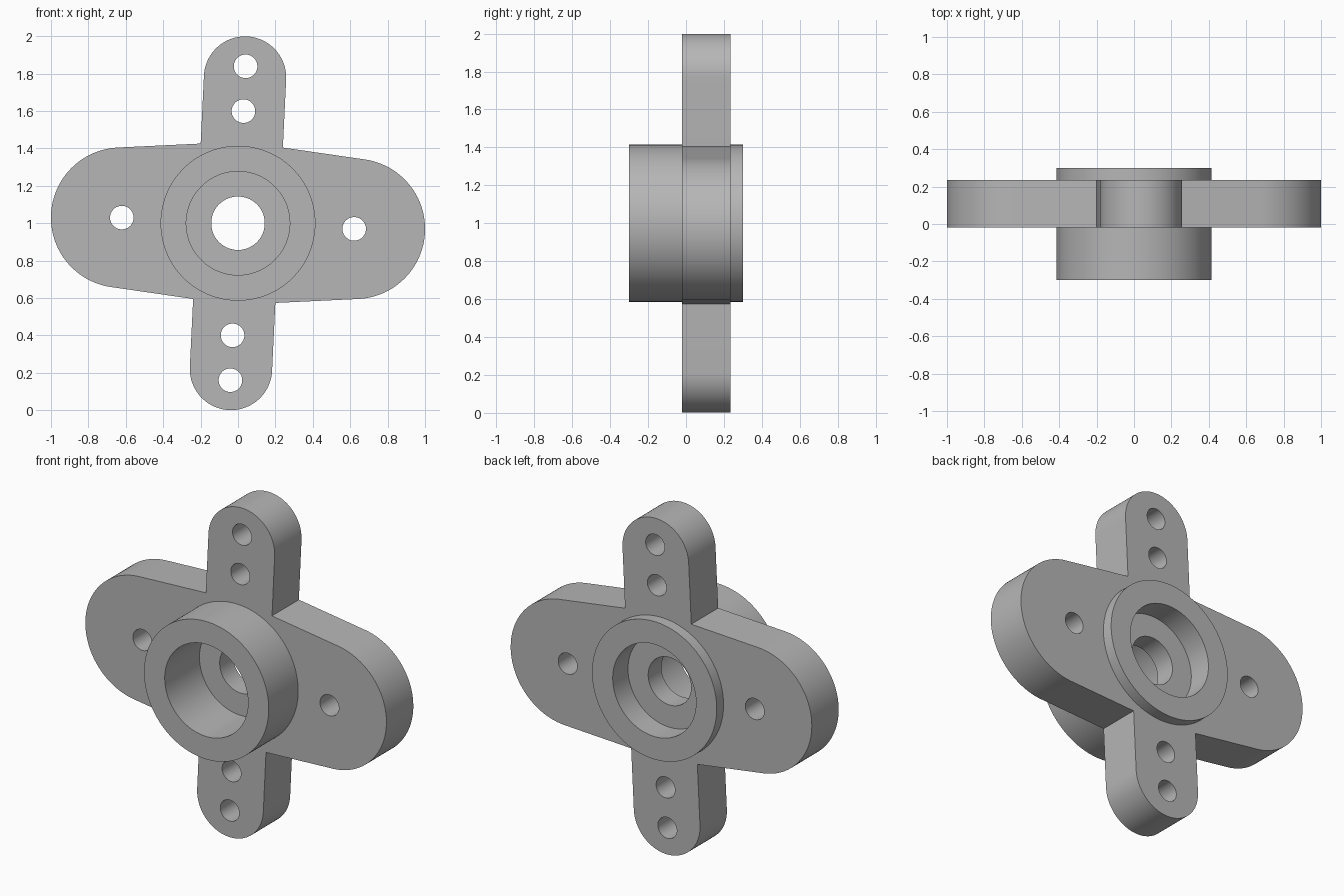
import bpy, bmesh
from math import sin, cos, tan, pi, radians
from mathutils import Matrix

default = bpy.data.objects.get("Cube")
if default:
    bpy.data.objects.remove(default)

TILT = radians(2.77)       # the whole flange is turned slightly about its bore
TAPER = radians(5.5)       # slope of the wide wings
WING_X, WING_R = 0.626, 0.375
ARM_Z, ARM_R = 0.78, 0.22
PLATE = (-0.02, 0.235)     # front and back of the flange plate
PLACE = Matrix.Translation((0, 0, 1)) @ Matrix.Rotation(TILT, 4, 'Y')

grey = bpy.data.materials.new("plain grey")
grey.use_nodes = True
colour = (0.47, 0.47, 0.47, 1)
grey.diffuse_color = colour
grey.node_tree.nodes["Principled BSDF"].inputs["Base Color"].default_value = colour


def arc(cx, cz, r, start, end, steps):
    angles = [start + (end - start) * i / steps for i in range(steps + 1)]
    return [(cx + r * cos(a), cz + r * sin(a)) for a in angles]


def prism(name, outline, front, back):
    """Extrude an x-z outline from front to back along y."""
    bm = bmesh.new()
    face = bm.faces.new([bm.verts.new((x, front, z)) for x, z in outline])
    out = bmesh.ops.extrude_face_region(bm, geom=[face])
    moved = [v for v in out["geom"] if isinstance(v, bmesh.types.BMVert)]
    bmesh.ops.translate(bm, verts=moved, vec=(0, back - front, 0))
    bmesh.ops.recalc_face_normals(bm, faces=bm.faces)
    bm.transform(PLACE)
    mesh = bpy.data.meshes.new(name)
    bm.to_mesh(mesh)
    bm.free()
    mesh.materials.append(grey)
    obj = bpy.data.objects.new(name, mesh)
    bpy.context.collection.objects.link(obj)
    return obj


def disc(name, x, z, r, front, back, steps=64):
    return prism(name, arc(x, z, r, 0, 2 * pi, steps)[:-1], front, back)


def combine(target, tool, operation):
    """Apply a boolean and discard the helper."""
    tool.hide_render = True
    mod = target.modifiers.new("boolean", 'BOOLEAN')
    mod.operation, mod.solver, mod.object = operation, 'EXACT', tool
    bpy.context.view_layer.objects.active = target
    bpy.ops.object.modifier_apply(modifier=mod.name)
    bpy.data.objects.remove(tool)


# Flange plate: half outline of wing and arm, repeated by a half turn
corner = WING_R / cos(TAPER) + (WING_X - ARM_R) * tan(TAPER)
half = arc(WING_X, 0, WING_R, TAPER - pi / 2, pi / 2 - TAPER, 48)
half += [(ARM_R, corner)] + arc(0, ARM_Z, ARM_R, 0, pi, 40) + [(-ARM_R, corner)]
flange = prism("flange_with_hub", half + [(-x, -z) for x, z in half], *PLATE)

# Round hub through the plate
combine(flange, disc("hub", 0, 0, 0.414, -0.3, 0.3, 128), 'UNION')

# Counterbores on both sides, leaving a thin web with a centre hole
combine(flange, disc("front_bore", 0, 0, 0.277, -0.5, 0.03, 96), 'DIFFERENCE')
combine(flange, disc("back_bore", 0, 0, 0.277, 0.155, 0.5, 96), 'DIFFERENCE')
combine(flange, disc("centre_hole", 0, 0, 0.143, -0.5, 0.5), 'DIFFERENCE')

# Bolt holes in the wings and arms
for side in (-1, 1):
    for x, z in ((0.622, 0), (0, 0.6), (0, 0.84)):
        cutter = disc("bolt_hole", side * x, side * z, 0.063, -0.5, 0.5, 48)
        combine(flange, cutter, 'DIFFERENCE')

bpy.ops.object.select_all(action='DESELECT')
flange.select_set(True)
bpy.context.view_layer.objects.active = flange
bpy.ops.object.shade_smooth_by_angle(angle=radians(30))
